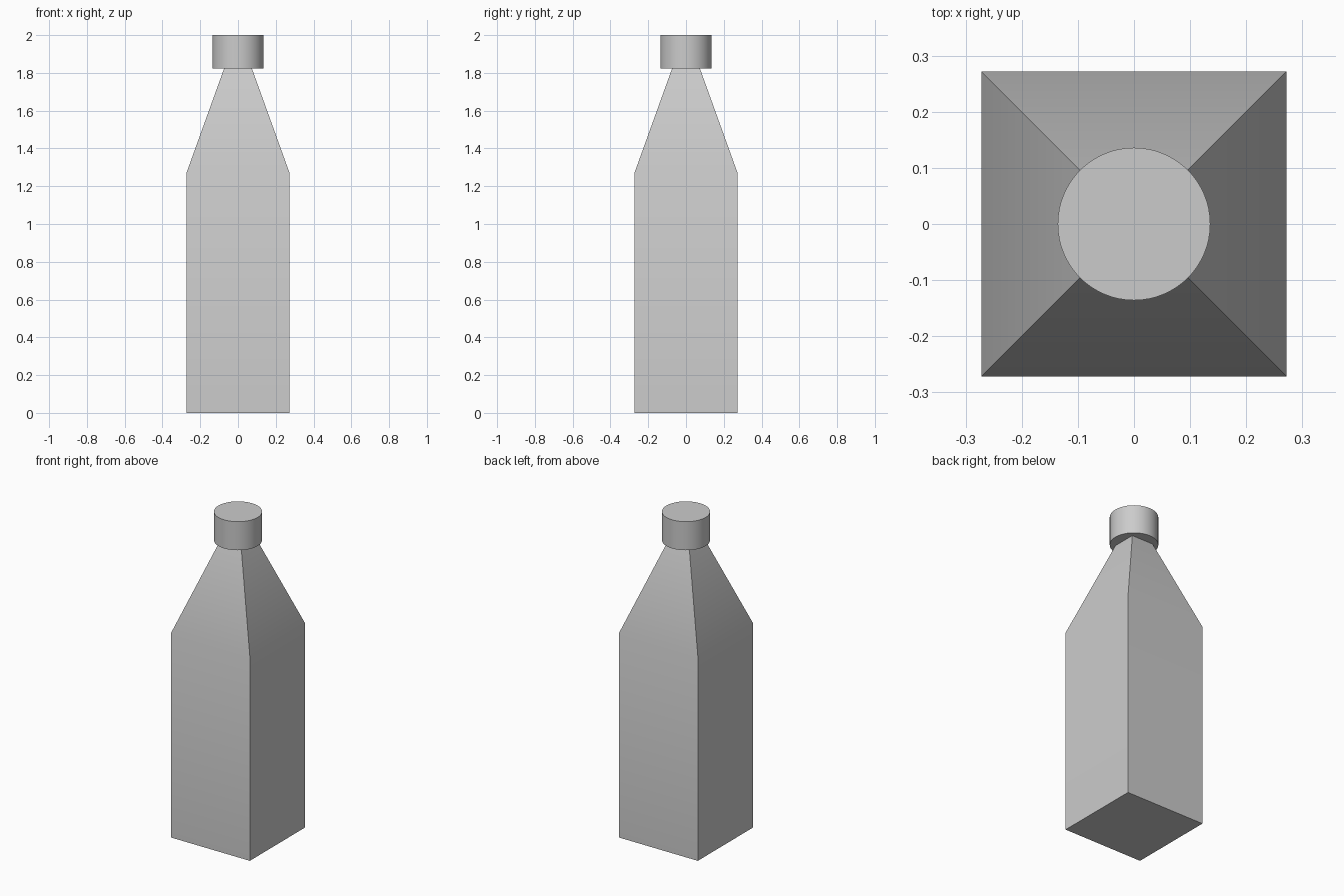
import bpy
import bmesh
import math

cube = bpy.data.objects.get("Cube")
if cube:
    bpy.data.objects.remove(cube, do_unlink=True)

grey = bpy.data.materials.new("plain_grey")
grey.use_nodes = True
grey.diffuse_color = (0.6, 0.6, 0.6, 1)
grey.node_tree.nodes["Principled BSDF"].inputs["Base Color"].default_value = (0.6, 0.6, 0.6, 1)


def finish(obj):
    """Apply the colour and smooth all but the sharp edges."""
    obj.data.materials.append(grey)
    bpy.ops.object.select_all(action="DESELECT")
    obj.select_set(True)
    bpy.context.view_layer.objects.active = obj
    bpy.ops.object.shade_smooth_by_angle(angle=math.radians(30))


# Square body with shoulders tapering to the neck: (half width, height)
profile = [(0.272, 0), (0.272, 1.273), (0.073, 1.825)]
bm = bmesh.new()
rings = [[bm.verts.new((x * w, y * w, z))
          for x, y in ((-1, -1), (1, -1), (1, 1), (-1, 1))]
         for w, z in profile]
for low, high in zip(rings, rings[1:]):
    for i in range(4):
        j = (i + 1) % 4
        bm.faces.new((low[i], low[j], high[j], high[i]))
bm.faces.new(rings[0][::-1])
bm.faces.new(rings[-1])
mesh = bpy.data.meshes.new("bottle_body")
bm.to_mesh(mesh)
bm.free()
body = bpy.data.objects.new("bottle_body", mesh)
bpy.context.collection.objects.link(body)
finish(body)

# Round cap
bpy.ops.mesh.primitive_cylinder_add(vertices=64, radius=0.136, depth=0.178,
                                    location=(0, 0, 1.911))
cap = bpy.context.object
cap.name = "bottle_cap"
finish(cap)
